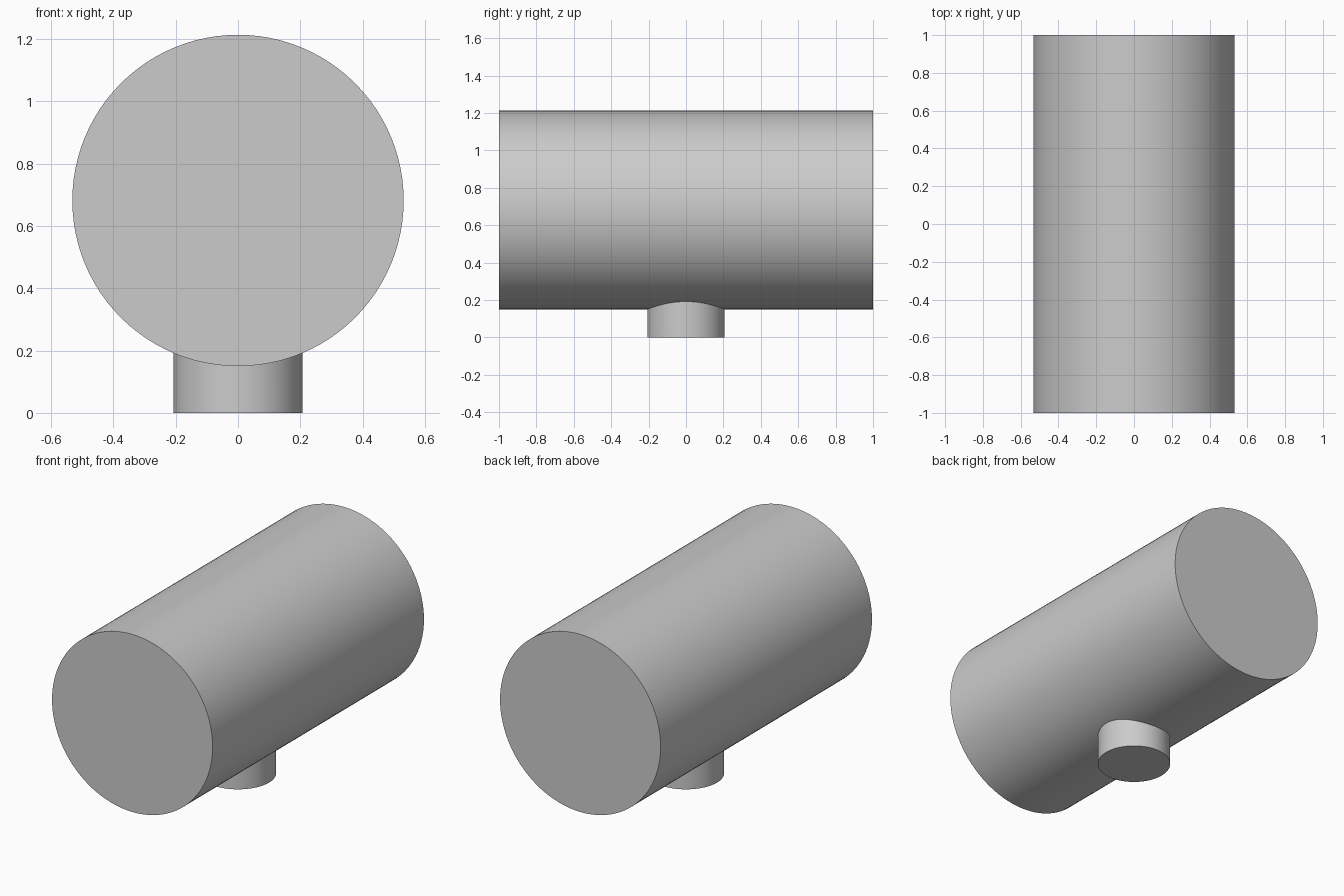
import bpy
from math import radians, sqrt

cube = bpy.data.objects.get("Cube")
if cube:
    bpy.data.objects.remove(cube, do_unlink=True)

DRUM_RADIUS, DRUM_Z = 0.532, 0.682
POST_RADIUS = 0.207

grey = bpy.data.materials.new("plain grey")
grey.use_nodes = True
colour = (0.6, 0.6, 0.6, 1)
grey.diffuse_color = colour
grey.node_tree.nodes["Principled BSDF"].inputs["Base Color"].default_value = colour


def cylinder(name, radius, depth, location, rotation=(0, 0, 0), sides=96):
    bpy.ops.mesh.primitive_cylinder_add(
        vertices=sides, radius=radius, depth=depth, location=location, rotation=rotation)
    obj = bpy.context.object
    obj.name = name
    bpy.ops.object.transform_apply(location=True, rotation=True, scale=True)
    obj.data.materials.append(grey)
    bpy.ops.object.shade_smooth_by_angle(angle=radians(30))
    return obj


# Horizontal drum running front to back
cylinder("drum", DRUM_RADIUS, 2, (0, 0, DRUM_Z), (radians(90), 0, 0))

# Short post, its upper rim shaped to meet the underside of the drum
post = cylinder("post", POST_RADIUS, 0.15, (0, 0, 0.075))
for vert in post.data.vertices:
    if vert.co.z > 0.1:
        vert.co.z = DRUM_Z - sqrt(DRUM_RADIUS ** 2 - vert.co.x ** 2) + 0.002
